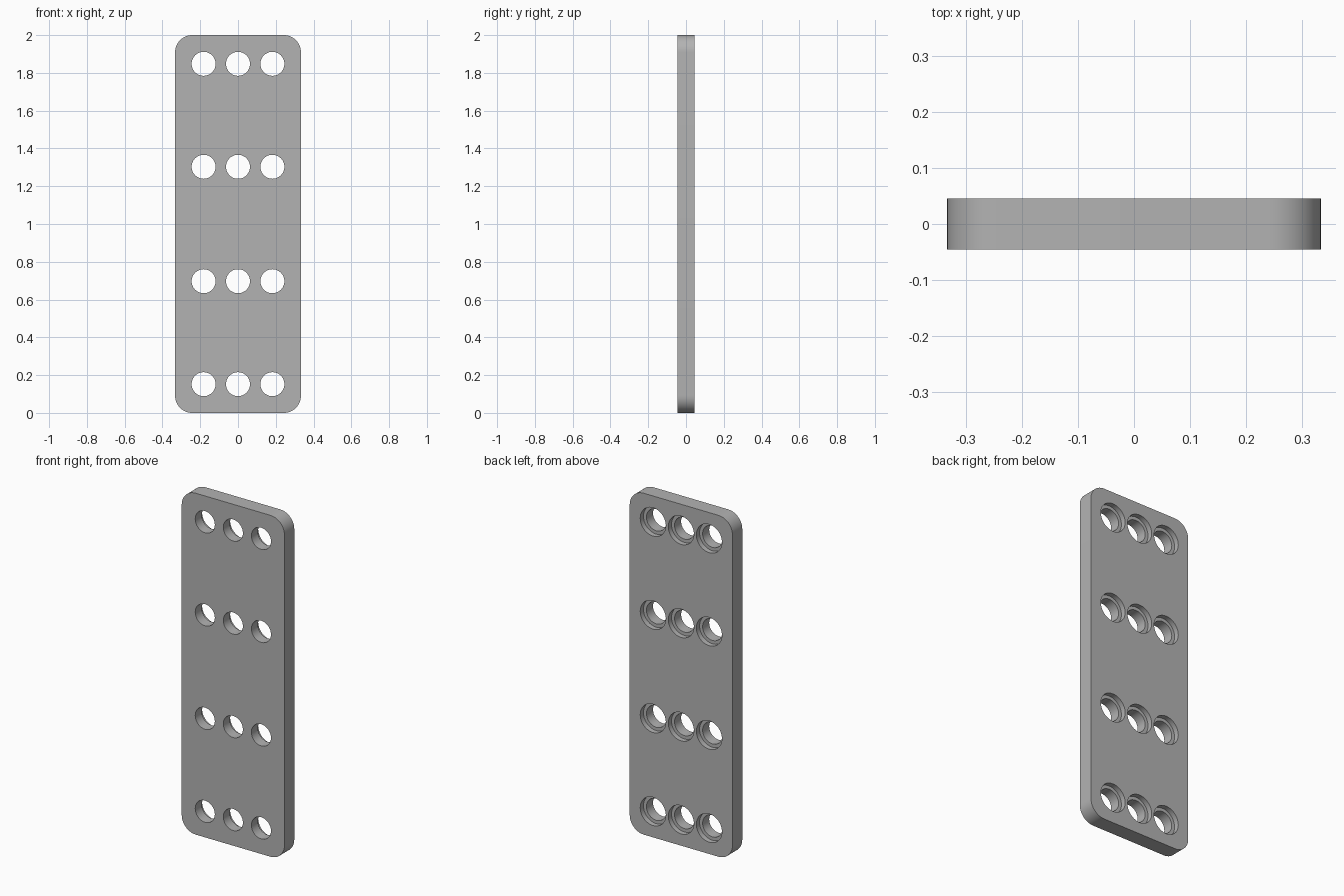
import bpy, bmesh, math
from mathutils import Matrix

cube = bpy.data.objects.get("Cube")
if cube:
    bpy.data.objects.remove(cube, do_unlink=True)

WIDTH, DEPTH, HEIGHT = 0.666, 0.091, 2.0
CORNER, HOLE, RECESS, RECESS_DEPTH = 0.091, 0.0635, 0.083, 0.03
COLUMNS = (-0.182, 0, 0.182)
ROWS = (0.152, 0.697, 1.303, 1.848)

grey = bpy.data.materials.new("plain grey")
grey.use_nodes = True
colour = (0.45, 0.45, 0.45, 1)
grey.diffuse_color = colour
grey.node_tree.nodes["Principled BSDF"].inputs["Base Color"].default_value = colour


def make_object(name, bm):
    mesh = bpy.data.meshes.new(name)
    bmesh.ops.recalc_face_normals(bm, faces=bm.faces)
    bm.to_mesh(mesh)
    bm.free()
    mesh.materials.append(grey)
    obj = bpy.data.objects.new(name, mesh)
    bpy.context.collection.objects.link(obj)
    return obj


# Plate with rounded corners
bm = bmesh.new()
bmesh.ops.create_cube(bm, size=1, matrix=Matrix.Translation((0, 0, HEIGHT / 2))
                      @ Matrix.Diagonal((WIDTH, DEPTH, HEIGHT, 1)))
corners = [e for e in bm.edges if abs(e.verts[0].co.y - e.verts[1].co.y) > 0.01]
bmesh.ops.bevel(bm, geom=corners, offset=CORNER, segments=12, profile=0.5, affect='EDGES')
plate = make_object("plate", bm)


def hole_cutters(name, radius, y_min, y_max):
    """Grid of cylinders running along y."""
    bm = bmesh.new()
    for x in COLUMNS:
        for z in ROWS:
            place = Matrix.Translation((x, (y_min + y_max) / 2, z))
            bmesh.ops.create_cone(bm, cap_ends=True, segments=48, radius1=radius,
                                  radius2=radius, depth=y_max - y_min,
                                  matrix=place @ Matrix.Rotation(math.pi / 2, 4, 'X'))
    cutter = make_object(name, bm)
    cutter.hide_render = True
    cutter.hide_viewport = True
    return cutter


# Through holes, and wider recesses on the back
cutters = (hole_cutters("through_hole_cutter", HOLE, -0.1, 0.1),
           hole_cutters("back_recess_cutter", RECESS, DEPTH / 2 - RECESS_DEPTH, 0.1))
for cutter in cutters:
    cut = plate.modifiers.new(cutter.name, 'BOOLEAN')
    cut.operation = 'DIFFERENCE'
    cut.solver = 'EXACT'
    cut.object = cutter

# Bake the cuts, then shade smooth with sharp rims
bpy.context.view_layer.update()
baked = bpy.data.meshes.new_from_object(plate.evaluated_get(bpy.context.evaluated_depsgraph_get()))
plate.modifiers.clear()
plate.data = baked
for cutter in cutters:
    bpy.data.objects.remove(cutter, do_unlink=True)
bpy.ops.object.select_all(action='DESELECT')
plate.select_set(True)
bpy.context.view_layer.objects.active = plate
bpy.ops.object.shade_smooth_by_angle(angle=math.radians(30))
